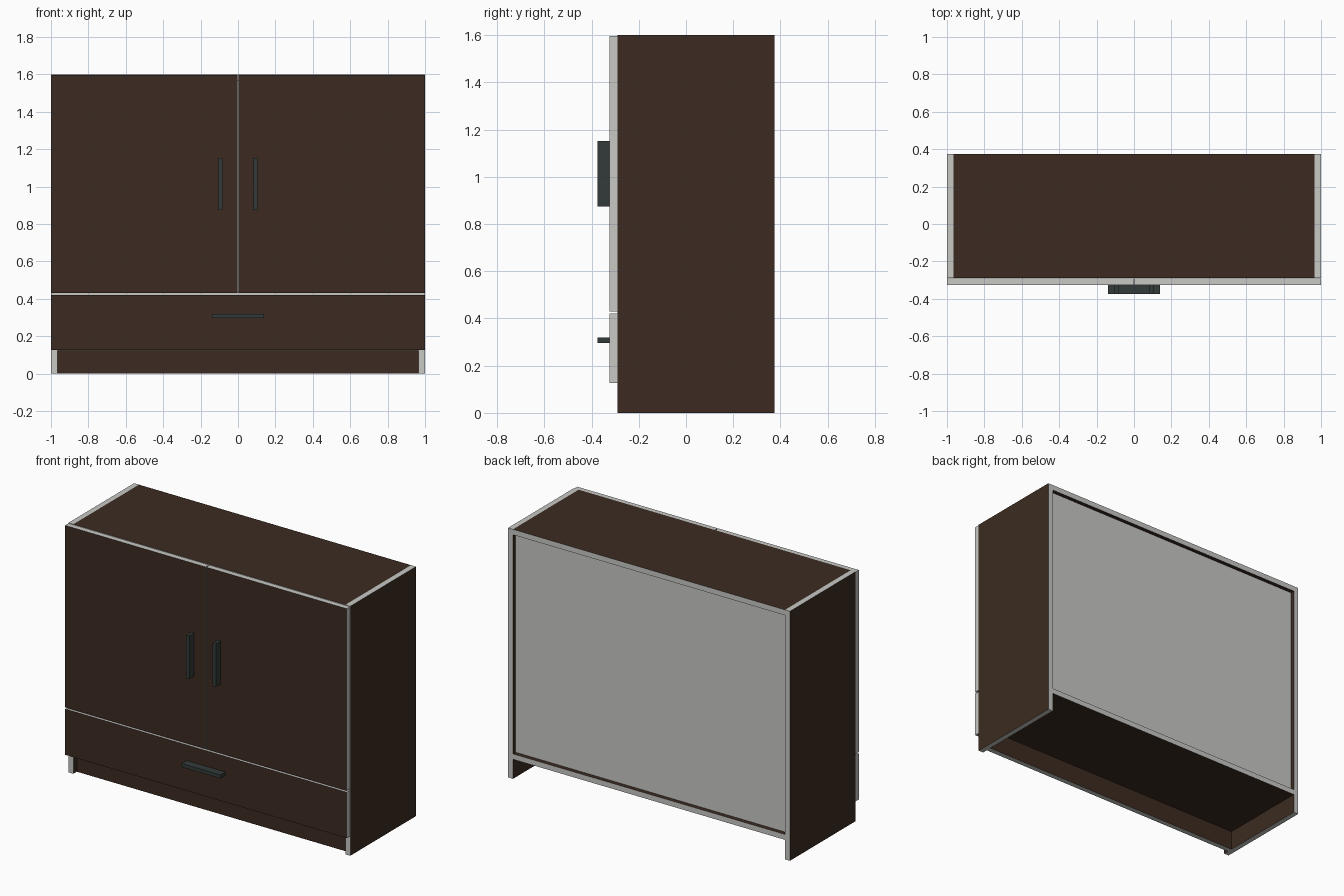
import bpy, bmesh

if "Cube" in bpy.data.objects:
    bpy.data.objects.remove(bpy.data.objects["Cube"])


def material(name, rgb):
    m = bpy.data.materials.new(name)
    m.diffuse_color = (*rgb, 1)
    m.use_nodes = True
    m.node_tree.nodes["Principled BSDF"].inputs["Base Color"].default_value = m.diffuse_color
    return m


brown = material("dark brown wood", (0.045, 0.024, 0.015))
edge = material("pale grey edging", (0.58, 0.58, 0.56))
metal = material("dark grey handle", (0.033, 0.042, 0.041))


def box(name, lo, hi, mats, board_axis=None):
    """Box between two corners; on a board the faces off the board axis get edging."""
    bm = bmesh.new()
    bmesh.ops.create_cube(bm, size=1)
    for v in bm.verts:
        v.co = [(lo[i] + hi[i]) / 2 + v.co[i] * (hi[i] - lo[i]) for i in range(3)]
    bm.normal_update()
    if board_axis is not None:
        for f in bm.faces:
            f.material_index = 0 if abs(f.normal[board_axis]) > 0.5 else 1
    me = bpy.data.meshes.new(name)
    bm.to_mesh(me)
    bm.free()
    for m in mats:
        me.materials.append(m)
    ob = bpy.data.objects.new(name, me)
    bpy.context.collection.objects.link(ob)
    return ob


def board(name, lo, hi, axis):
    return box(name, lo, hi, [brown, edge], axis)


X, Y, Z = 0, 1, 2
T = 0.035                       # board thickness
FRONT, BACK = -0.29, 0.375      # carcass depth
INNER = 1 - T
HEIGHT = 1.6

# Mirrored parts: sides, doors, door handles
for side, s in (("left", -1), ("right", 1)):
    def span(a, b):
        return sorted((s * a, s * b))
    x0, x1 = span(INNER, 1)
    board(side + "_side", (x0, FRONT, 0), (x1, BACK, HEIGHT), X)
    x0, x1 = span(0.003, 0.999)
    board(side + "_door", (x0, FRONT - T, 0.43), (x1, FRONT - 0.001, 1.597), Y)
    x0, x1 = span(0.083, 0.105)
    box(side + "_door_handle", (x0, -0.375, 0.875), (x1, FRONT - T, 1.152), [metal])

# Horizontal boards
board("top", (-INNER, FRONT, HEIGHT - T), (INNER, BACK, HEIGHT), Z)
board("bottom", (-INNER, FRONT, 0.125), (INNER, BACK, 0.125 + T), Z)
board("divider_shelf", (-INNER, FRONT, 0.408), (INNER, 0.33, 0.408 + T), Z)

# Recessed plinth under the drawer
board("plinth", (-INNER, -0.255, 0), (INNER, -0.255 + T, 0.125), Y)

# Drawer front and handle
board("drawer_front", (-0.999, FRONT - T, 0.126), (0.999, FRONT - 0.001, 0.42), Y)
box("drawer_handle", (-0.138, -0.375, 0.297), (0.138, FRONT - T, 0.32), [metal])

# Thin back panel set into the carcass
box("back_panel", (-INNER, 0.335, 0.125 + T), (INNER, 0.348, HEIGHT - T), [edge])
